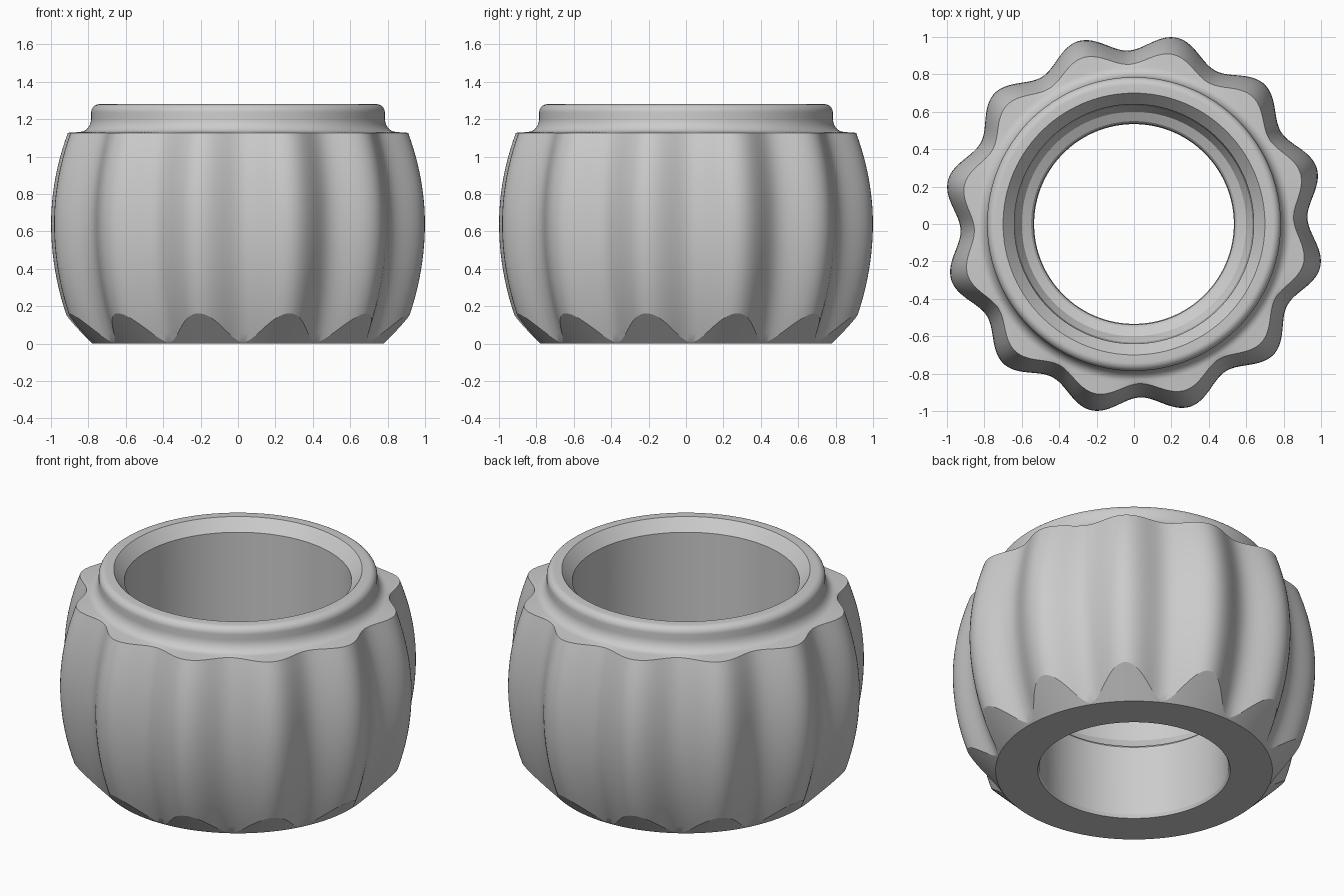
import bpy, bmesh, math

if "Cube" in bpy.data.objects:
    bpy.data.objects.remove(bpy.data.objects["Cube"])

SEGMENTS = 288       # columns around the ring
LOBES = 12
PHASE = math.radians(17)
RIM_Z = 1.127


def fluted_radius(angle, z):
    """Barrel-shaped wall with soft lobes, slightly shallower at the shoulder."""
    d = z - 0.64
    amp = 0.047 * (1 - 0.8 * d * d if d > 0 else 1)
    return 0.975 - 0.35 * d * d + amp * math.cos(LOBES * (angle - PHASE))


def cone_radius(z):
    return 0.78 + z


def scallop_height(angle):
    """Height where the conical base chamfer meets the fluted wall."""
    low, high = 0.002, 0.4
    for _ in range(30):
        mid = (low + high) / 2
        if cone_radius(mid) < fluted_radius(angle, mid):
            low = mid
        else:
            high = mid
    return low


def arc(cx, cz, rx, rz, start, end, steps):
    points = []
    for i in range(steps + 1):
        a = math.radians(start + (end - start) * i / steps)
        points.append((cx + rx * math.cos(a), cz + rz * math.sin(a)))
    return points


# Round collar and bore, from the shoulder over the lip and down the inside
collar = arc(0.845, 1.205, 0.06, 0.073, 270, 180, 8)
collar += arc(0.742, 1.237, 0.043, 0.043, 0, 90, 8)
collar += [(0.70, 1.28), (0.64, 1.21), (0.633, 0.56), (0.60, 0.50),
           (0.55, 0.475), (0.538, 0.46), (0.534, 0.02), (0.542, 0.0)]


def column(angle):
    """Radius and height pairs for one section of the ring."""
    zs = scallop_height(angle)
    points = [(cone_radius(zs * i / 3), zs * i / 3) for i in range(3)]
    rows = 24
    for i in range(rows + 1):
        z = zs + (RIM_Z - zs) * i / rows
        points.append((fluted_radius(angle, z), z))
    return points + collar


# Fluted ring, closed around and through the bore
bm = bmesh.new()
columns = []
for s in range(SEGMENTS):
    a = 2 * math.pi * s / SEGMENTS
    columns.append([bm.verts.new((r * math.cos(a), r * math.sin(a), z))
                    for r, z in column(a)])
for s, here in enumerate(columns):
    there = columns[(s + 1) % SEGMENTS]
    n = len(here)
    for i in range(n):
        j = (i + 1) % n
        bm.faces.new((here[i], there[i], there[j], here[j]))
bmesh.ops.recalc_face_normals(bm, faces=bm.faces)
mesh = bpy.data.meshes.new("fluted_ring")
bm.to_mesh(mesh)
bm.free()

ring = bpy.data.objects.new("fluted_ring", mesh)
bpy.context.collection.objects.link(ring)

# Single plain grey
grey = bpy.data.materials.new("light_grey")
grey.diffuse_color = (0.6, 0.6, 0.6, 1)
grey.use_nodes = True
grey.node_tree.nodes["Principled BSDF"].inputs["Base Color"].default_value = grey.diffuse_color
mesh.materials.append(grey)

# Smooth wall with crisp rim, scallops and chamfers
bpy.context.view_layer.objects.active = ring
ring.select_set(True)
bpy.ops.object.shade_smooth_by_angle(angle=math.radians(22))
